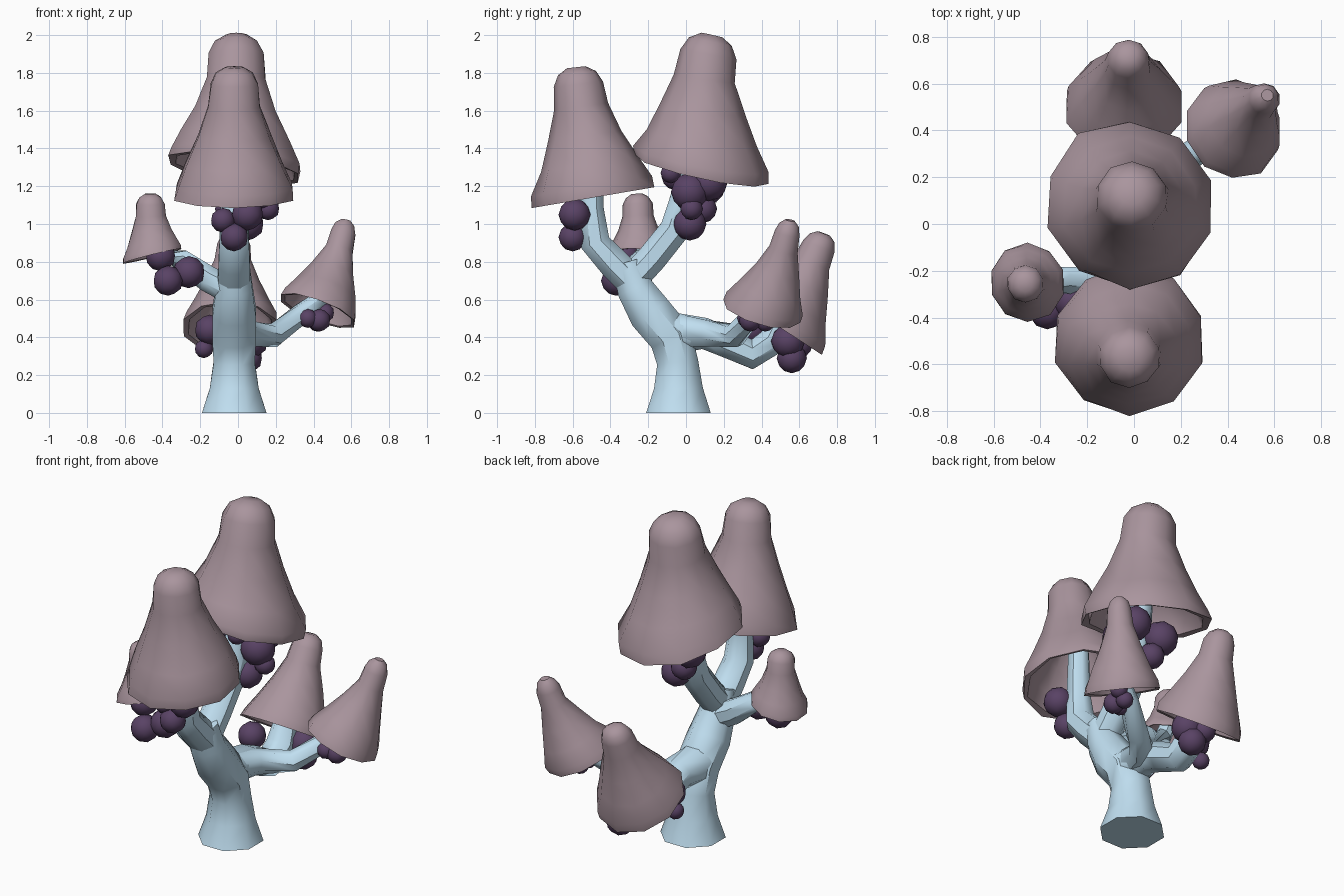
import bpy, bmesh, random
from math import cos, sin, pi, radians
from mathutils import Vector, Matrix

random.seed(4)


def material(name, rgb):
    m = bpy.data.materials.new(name)
    m.diffuse_color = (*rgb, 1)
    return m


CAP = material("cap_mauve", (0.40, 0.30, 0.34))
WOOD = material("stem_blue", (0.53, 0.74, 0.88))
BERRY = material("berry_purple", (0.10, 0.055, 0.13))


def finish(bm, name, mat, angle):
    bmesh.ops.recalc_face_normals(bm, faces=bm.faces)
    me = bpy.data.meshes.new(name)
    bm.to_mesh(me)
    bm.free()
    me.shade_smooth()
    me.set_sharp_from_angle(angle=radians(angle))
    me.materials.append(mat)
    bpy.context.collection.objects.link(bpy.data.objects.new(name, me))


def loft(bm, rings, sides, jitter=0.0):
    """Skin rings given as (centre, normal, radius); both ends are closed."""
    loops = []
    for c, n, r in rings:
        n = n.normalized()
        ref = Vector((1, 0, 0)) if abs(n.x) < 0.8 else Vector((0, 1, 0))
        u = (ref - n * n.dot(ref)).normalized()
        v = n.cross(u)
        loop = []
        for i in range(sides):
            a = 2 * pi * (i + 0.5) / sides
            k = r * (1 + random.uniform(-jitter, jitter))
            loop.append(bm.verts.new(c + (u * cos(a) + v * sin(a)) * k))
        loops.append(loop)
    for a, b in zip(loops, loops[1:]):
        for i in range(sides):
            j = (i + 1) % sides
            bm.faces.new((a[i], a[j], b[j], b[i]))
    bm.faces.new(loops[0])
    bm.faces.new(loops[-1])


def branch(name, pts, sides=8):
    """Tapering tube through (x, y, z, radius) points."""
    p = [Vector(q[:3]) for q in pts]
    rings = []
    for i, q in enumerate(pts):
        n = p[min(i + 1, len(p) - 1)] - p[max(i - 1, 0)]
        if q[2] == 0:
            n = Vector((0, 0, 1))
        rings.append((p[i], n, q[3]))
    bm = bmesh.new()
    loft(bm, rings, sides)
    finish(bm, name, WOOD, 45)


# position along spine, flare amount (1 = rim), fraction of knob radius
PROFILE = [(0.0, 1.0, 1), (0.08, 0.97, 1), (0.24, 0.68, 1), (0.45, 0.36, 1),
           (0.68, 0.06, 1), (0.86, 0.0, 1), (0.95, 0.0, 0.78), (1.0, 0.0, 0.38)]


def cap(name, rim, mid, top, normal, R, knob):
    """Hollow bell cap along a bent spine, with a thick rolled rim."""
    rim, mid, top, normal = (Vector(v) for v in (rim, mid, top, normal))
    normal.normalize()
    ctrl = mid * 2 - (rim + top) / 2      # spine passes through mid

    def ring(t, r):
        c = rim * (1 - t) ** 2 + ctrl * 2 * t * (1 - t) + top * t * t
        tan = ((ctrl - rim) * (1 - t) + (top - ctrl) * t).normalized()
        w = min(1, t * 1.3)
        return c, normal * (1 - w) + tan * w, r

    rings = [ring(t, (knob + (R - knob) * f) * k) for t, f, k in reversed(PROFILE)]
    # underside: rim lip, then the hollow
    rings += [ring(0.01, R * 0.91), ring(0.14, R * 0.8), ring(0.3, R * 0.5), ring(0.4, R * 0.3)]
    bm = bmesh.new()
    loft(bm, rings, 10, 0.03)
    finish(bm, name, CAP, 40)


def berries(name, items):
    bm = bmesh.new()
    for x, y, z, r in items:
        bmesh.ops.create_icosphere(bm, subdivisions=2, radius=r,
                                   matrix=Matrix.Translation((x, y, z)))
    finish(bm, name, BERRY, 60)


# trunk and branches
branch("trunk", [(-0.02, -0.04, 0, 0.185), (-0.02, -0.04, 0.13, 0.14), (-0.02, -0.045, 0.27, 0.118),
                 (-0.02, -0.08, 0.40, 0.125), (-0.02, -0.19, 0.53, 0.125),
                 (-0.02, -0.27, 0.66, 0.105), (-0.02, -0.31, 0.80, 0.085)])
branch("tall_branch", [(-0.02, -0.29, 0.70, 0.085), (-0.02, -0.18, 0.82, 0.085),
                       (-0.02, -0.06, 0.97, 0.085), (-0.01, 0.0, 1.15, 0.085), (0, 0.06, 1.45, 0.07)])
branch("front_branch", [(-0.02, -0.27, 0.68, 0.09), (-0.02, -0.38, 0.79, 0.09),
                        (-0.02, -0.48, 0.90, 0.085), (-0.02, -0.50, 1.08, 0.07), (-0.02, -0.50, 1.35, 0.06)])
branch("left_branch", [(-0.02, -0.26, 0.64, 0.08), (-0.16, -0.25, 0.71, 0.075),
                       (-0.30, -0.24, 0.81, 0.06), (-0.42, -0.25, 0.85, 0.05), (-0.46, -0.25, 0.95, 0.045)])
branch("back_branch", [(-0.02, -0.06, 0.42, 0.12), (-0.02, 0.10, 0.42, 0.09), (-0.02, 0.22, 0.37, 0.085),
                       (-0.03, 0.35, 0.31, 0.085), (-0.03, 0.46, 0.38, 0.085), (-0.03, 0.55, 0.58, 0.06)])
branch("right_branch", [(-0.02, -0.08, 0.44, 0.10), (0.04, 0.12, 0.42, 0.075), (0.19, 0.26, 0.41, 0.065),
                        (0.34, 0.36, 0.53, 0.055), (0.43, 0.41, 0.60, 0.045), (0.48, 0.46, 0.72, 0.04)])

# caps
cap("tall_cap", (-0.02, 0.085, 1.29), (-0.01, 0.085, 1.64), (-0.01, 0.14, 2.0), (0.15, 0.22, 1), 0.365, 0.15)
cap("front_cap", (-0.02, -0.49, 1.14), (-0.02, -0.54, 1.5), (-0.02, -0.58, 1.83), (0, -0.17, 1), 0.325, 0.13)
cap("left_cap", (-0.455, -0.25, 0.83), (-0.46, -0.25, 0.98), (-0.465, -0.26, 1.16), (-0.25, 0.05, 1), 0.168, 0.078)
cap("right_cap", (0.42, 0.40, 0.54), (0.51, 0.49, 0.78), (0.57, 0.55, 1.02), (0.38, 0.3, 1), 0.215, 0.068)
cap("back_cap", (-0.04, 0.50, 0.45), (-0.03, 0.63, 0.71), (-0.02, 0.73, 0.95), (0, 0.65, 1), 0.255, 0.09)

# berry clusters under each cap
berries("tall_berries", [(0.12, 0.02, 1.17, 0.10), (0.10, 0.12, 1.22, 0.10), (0.05, 0.02, 1.0, 0.088),
                         (0.16, 0.03, 1.08, 0.06), (-0.10, 0.11, 1.20, 0.10), (-0.05, 0.09, 1.08, 0.075),
                         (0.05, -0.08, 1.27, 0.055), (-0.11, -0.06, 1.25, 0.07)])
berries("front_berries", [(-0.02, -0.60, 0.93, 0.075), (0.05, -0.59, 1.05, 0.085), (-0.08, -0.59, 1.02, 0.065)])
berries("left_berries", [(-0.41, -0.32, 0.83, 0.08), (-0.37, -0.37, 0.70, 0.08), (-0.26, -0.33, 0.745, 0.085)])
berries("right_berries", [(0.43, 0.34, 0.49, 0.06), (0.46, 0.42, 0.53, 0.05),
                          (0.37, 0.32, 0.50, 0.05), (0.42, 0.42, 0.48, 0.05)])
berries("back_berries", [(0.07, 0.54, 0.38, 0.09), (0.05, 0.56, 0.29, 0.08),
                         (-0.15, 0.35, 0.44, 0.08), (-0.18, 0.36, 0.34, 0.05), (0.0, 0.60, 0.36, 0.07)])
